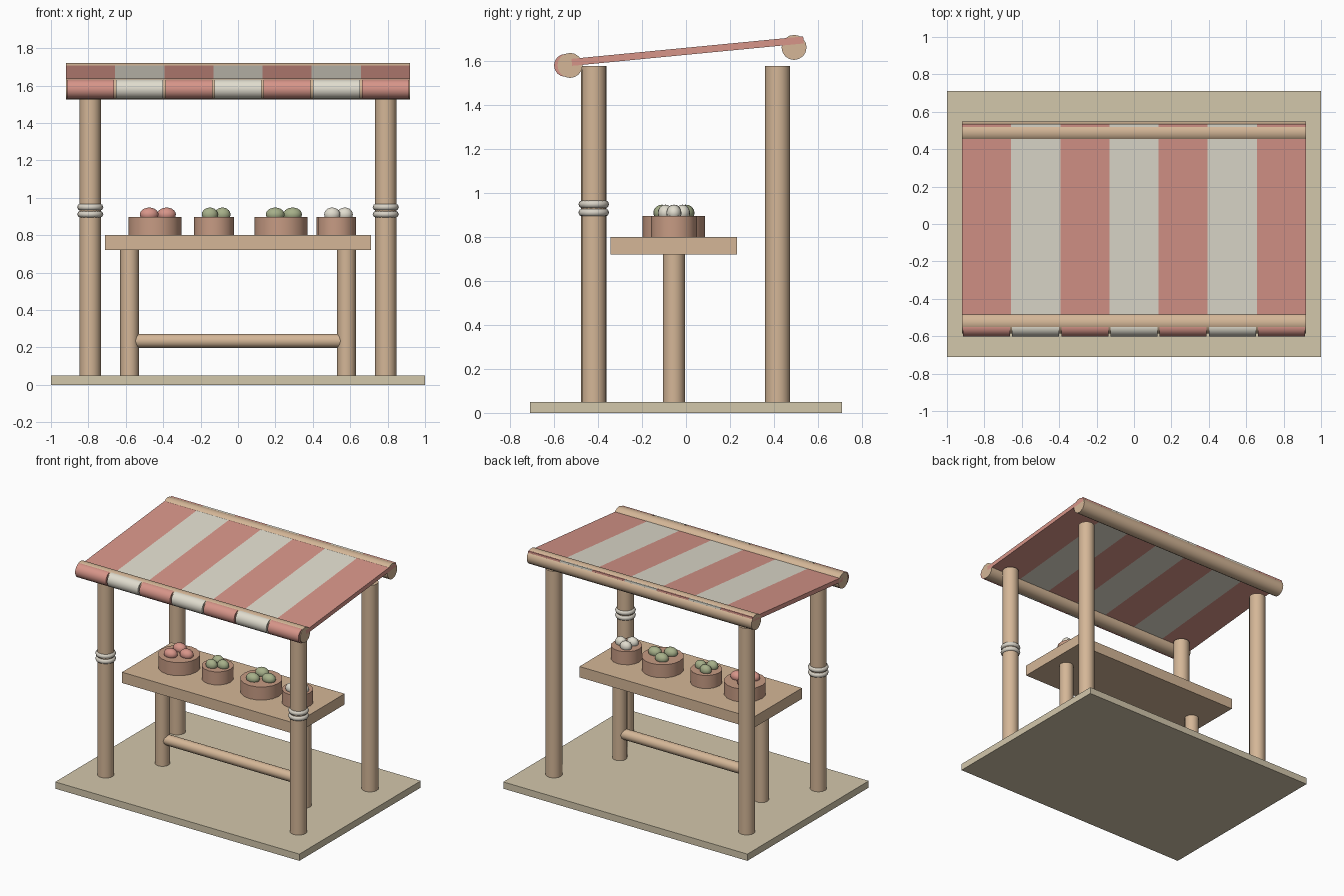
import bpy, bmesh, math
from mathutils import Matrix, Vector

if "Cube" in bpy.data.objects:
    bpy.data.objects.remove(bpy.data.objects["Cube"])


def material(name, rgb):
    m = bpy.data.materials.new(name)
    m.diffuse_color = (*rgb, 1)
    m.use_nodes = True
    m.node_tree.nodes["Principled BSDF"].inputs["Base Color"].default_value = m.diffuse_color
    return m


WOOD = material("wood", (0.66, 0.47, 0.31))
SAND = material("sand", (0.65, 0.57, 0.41))
PINK = material("pink_cloth", (0.68, 0.30, 0.25))
CREAM = material("cream_cloth", (0.75, 0.72, 0.62))
BASKET = material("basket", (0.57, 0.33, 0.23))
GREEN = material("green", (0.38, 0.43, 0.25))
ROPE = material("rope", (0.68, 0.64, 0.56))


def finish(name, bm, mat, smooth=True):
    me = bpy.data.meshes.new(name)
    bm.to_mesh(me)
    bm.free()
    me.materials.append(mat)
    ob = bpy.data.objects.new(name, me)
    bpy.context.collection.objects.link(ob)
    if smooth:
        bpy.ops.object.select_all(action='DESELECT')
        ob.select_set(True)
        bpy.context.view_layer.objects.active = ob
        bpy.ops.object.shade_smooth_by_angle(angle=math.radians(35))
    return ob


def box(name, center, size, mat, tilt=0):
    bm = bmesh.new()
    m = Matrix.Translation(center) @ Matrix.Rotation(tilt, 4, 'X') @ Matrix.Diagonal((*size, 1))
    bmesh.ops.create_cube(bm, size=1, matrix=m)
    return finish(name, bm, mat, False)


def rod(name, a, b, r, mat, sides=16):
    a, b = Vector(a), Vector(b)
    bm = bmesh.new()
    rot = (b - a).to_track_quat('Z', 'Y').to_matrix().to_4x4()
    bmesh.ops.create_cone(bm, cap_ends=True, segments=sides, radius1=r, radius2=r,
                          depth=(b - a).length,
                          matrix=Matrix.Translation((a + b) / 2) @ rot)
    return finish(name, bm, mat)


def ellipsoid(name, center, radii, mat):
    bm = bmesh.new()
    bmesh.ops.create_uvsphere(bm, u_segments=16, v_segments=10, radius=1,
                              matrix=Matrix.Translation(center) @ Matrix.Diagonal((*radii, 1)))
    return finish(name, bm, mat)


def ring(name, center, major, minor, mat):
    bpy.ops.mesh.primitive_torus_add(location=center, major_radius=major, minor_radius=minor,
                                     major_segments=20, minor_segments=8)
    ob = bpy.context.object
    ob.name = name
    ob.data.materials.append(mat)
    bpy.ops.object.shade_smooth_by_angle(angle=math.radians(50))


# Ground slab
box("base", (0, 0, 0.025), (2, 1.42, 0.05), SAND)

# Posts, rope bindings and table legs on both sides
TY = -0.055
for s, side in ((-1, "left"), (1, "right")):
    for y, end in ((-0.42, "front"), (0.417, "back")):
        rod(f"{end}_post_{side}", (s * 0.79, y, 0.05), (s * 0.79, y, 1.58), 0.057, WOOD)
    for z in (0.912, 0.95):
        ring(f"rope_ring_{side}", (s * 0.79, -0.42, z), 0.052, 0.018, ROPE)
    rod(f"table_leg_{side}", (s * 0.58, TY, 0.05), (s * 0.58, TY, 0.73), 0.05, WOOD)

# Table top and stretcher
box("table_top", (0, TY, 0.76), (1.42, 0.576, 0.08), WOOD)
rod("stretcher", (-0.58, TY, 0.235), (0.58, TY, 0.235), 0.038, WOOD, 12)

# Baskets, each with three fruits
for x, r, o, fr, mat in ((-0.444, 0.142, 0.062, 0.050, PINK), (-0.128, 0.107, 0.045, 0.043, GREEN),
                         (0.230, 0.142, 0.062, 0.050, GREEN), (0.526, 0.105, 0.045, 0.043, CREAM)):
    rod("basket", (x, TY, 0.80), (x, TY, 0.897), r, BASKET)
    for k in range(3):
        a = k * math.tau / 3
        ellipsoid("fruit", (x + o * math.cos(a), TY + o * math.sin(a), 0.911),
                  (fr, fr * 0.8, 0.037), mat)

# Awning rails
rod("front_rail", (-0.92, -0.528, 1.582), (0.92, -0.528, 1.582), 0.057, WOOD)
rod("back_rail", (-0.92, 0.492, 1.664), (0.92, 0.492, 1.664), 0.057, WOOD)

# Striped awning with rolled valance pieces
p, q = Vector((0, -0.52, 1.596)), Vector((0, 0.535, 1.698))
tilt = math.atan2(q.z - p.z, q.y - p.y)
w = 1.84 / 7
for i in range(7):
    x = -0.92 + w * (i + 0.5)
    mat = CREAM if i % 2 else PINK
    mid = (p + q) / 2
    box("awning_stripe", (x, mid.y, mid.z), (w, (q - p).length, 0.032), mat, tilt)
    rod("valance_roll", (x - 0.126, -0.549, 1.582), (x + 0.126, -0.549, 1.582), 0.052, mat)
